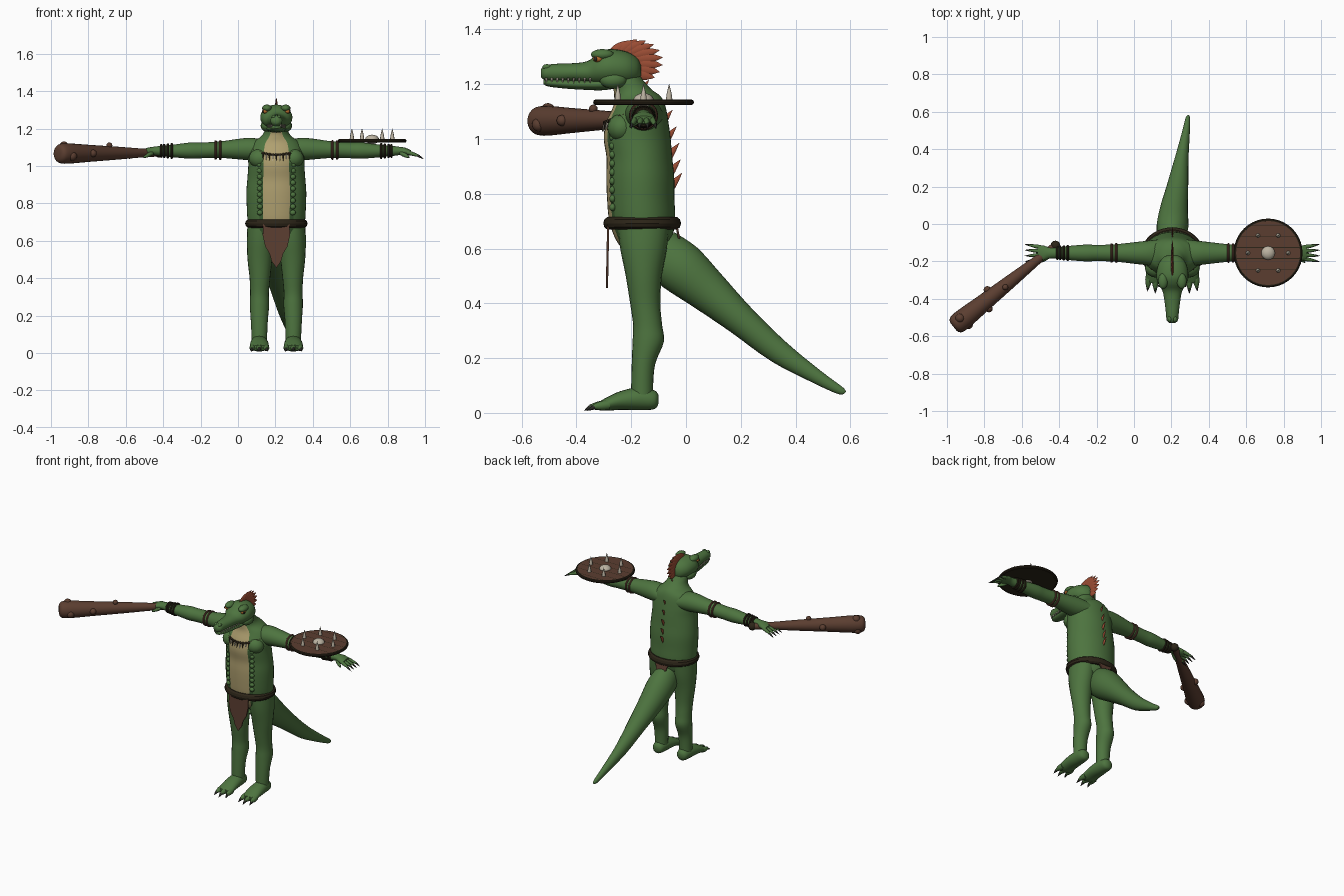
import bpy, bmesh, math
from mathutils import Vector

if "Cube" in bpy.data.objects:
    bpy.data.objects.remove(bpy.data.objects["Cube"])

CX = 0.205  # middle of the body
X, Y, Z = Vector((1, 0, 0)), Vector((0, 1, 0)), Vector((0, 0, 1))
SIDES = ((-1, "right"), (1, "left"))


def material(name, *rgb):
    m = bpy.data.materials.new(name)
    m.use_nodes = True
    m.diffuse_color = (*rgb, 1)
    m.node_tree.nodes["Principled BSDF"].inputs["Base Color"].default_value = (*rgb, 1)
    return m


GREEN = material("green skin", 0.075, 0.175, 0.05)
DEEP = material("deep green skin", 0.045, 0.11, 0.032)
BELLY = material("tan belly", 0.43, 0.35, 0.16)
LEATHER = material("brown leather and wood", 0.105, 0.048, 0.03)
DARK = material("dark leather", 0.025, 0.018, 0.009)
RED = material("red crest", 0.33, 0.075, 0.035)
BONE = material("bone", 0.5, 0.45, 0.36)
CLAW = material("black claw", 0.02, 0.02, 0.016)
EYE = material("amber eye", 0.5, 0.16, 0.03)


def finish(name, bm, *mats):
    bmesh.ops.recalc_face_normals(bm, faces=bm.faces)
    mesh = bpy.data.meshes.new(name)
    bm.to_mesh(mesh)
    bm.free()
    ob = bpy.data.objects.new(name, mesh)
    bpy.context.collection.objects.link(ob)
    for m in mats:
        mesh.materials.append(m)
    bpy.ops.object.select_all(action="DESELECT")
    ob.select_set(True)
    bpy.context.view_layer.objects.active = ob
    bpy.ops.object.shade_smooth_by_angle(angle=math.radians(45))
    return ob


def blend(a, b, c, d, t):
    return 0.5 * (2 * b + (c - a) * t + (2 * a - 5 * b + 4 * c - d) * t * t
                  + (3 * b - a - 3 * c + d) * t ** 3)


def loft(name, rows, u, v, mats, n=20, steps=4, paint=None):
    """Smooth skin through rows of (x, y, z, radius along u, radius along v)."""
    last = len(rows) - 1
    dense = []
    for k in range(last):
        near = [rows[min(max(k + o, 0), last)] for o in (-1, 0, 1, 2)]
        dense += [[blend(*c, s / steps) for c in zip(*near)] for s in range(steps)]
    dense.append(rows[-1])
    bm = bmesh.new()
    rings = []
    for x, y, z, a, b in dense:
        turn = [2 * math.pi * i / n for i in range(n)]
        rings.append([bm.verts.new(Vector((x, y, z)) + u * a * math.sin(t) + v * b * math.cos(t))
                      for t in turn])
    for p, q in zip(rings, rings[1:]):
        for i in range(n):
            f = bm.faces.new((p[i], p[(i + 1) % n], q[(i + 1) % n], q[i]))
            if paint:
                f.material_index = paint(i, f.calc_center_median())
    bm.faces.new(rings[0])
    bm.faces.new(rings[-1])
    return finish(name, bm, *mats)


def spike(name, base, tip, r, mat, flat=1.0, shape=(1, 0.8, 0.45, 0.04), n=8):
    """Tapered horn, leaf or finger; flat squashes its width."""
    base, tip = Vector(base), Vector(tip)
    d = (tip - base).normalized()
    u = X if abs(d.x) < 0.7 else Y
    v = d.cross(u).normalized()
    u = v.cross(d)
    rows = [(*base.lerp(tip, k / (len(shape) - 1)), r * s * flat, r * s) for k, s in enumerate(shape)]
    return loft(name, rows, u, v, [mat], n, 2)


def ball(name, at, size, mat):
    bm = bmesh.new()
    bmesh.ops.create_uvsphere(bm, u_segments=16, v_segments=10, radius=1)
    for p in bm.verts:
        p.co = Vector(at) + Vector([c * s for c, s in zip(p.co, size)])
    return finish(name, bm, mat)


def ring(name, at, major, minor, mat, axis=Z, scale=(1, 1, 1)):
    bpy.ops.mesh.primitive_torus_add(location=at, major_radius=major, minor_radius=minor,
                                     major_segments=40, minor_segments=10)
    ob = bpy.context.object
    ob.name, ob.scale = name, scale
    ob.rotation_euler = axis.to_track_quat("Z", "Y").to_euler()
    ob.data.materials.append(mat)
    bpy.ops.object.shade_smooth_by_angle()


def flap(name, half, y, lean):
    """Hanging cloth from a half outline of (x, z)."""
    outline = half + [(-x, z) for x, z in reversed(half) if x]
    bm = bmesh.new()
    top = half[0][1]
    f = bm.faces.new([bm.verts.new((CX + x, y + lean * (top - z), z)) for x, z in outline])
    grown = bmesh.ops.extrude_face_region(bm, geom=[f])["geom"]
    bmesh.ops.translate(bm, vec=(0, 0.008, 0), verts=[g for g in grown if isinstance(g, bmesh.types.BMVert)])
    finish(name, bm, LEATHER)


# Torso and neck, with the belly painted on the front strips
torso = [(0.58, -0.155, 0.09, 0.06), (0.63, -0.155, 0.14, 0.1), (0.7, -0.16, 0.153, 0.12),
         (0.78, -0.165, 0.158, 0.123), (0.86, -0.167, 0.16, 0.124), (0.93, -0.17, 0.155, 0.12),
         (1.0, -0.178, 0.15, 0.122), (1.06, -0.178, 0.15, 0.114), (1.12, -0.17, 0.13, 0.095),
         (1.155, -0.177, 0.085, 0.085), (1.18, -0.195, 0.066, 0.07), (1.21, -0.215, 0.06, 0.062),
         (1.25, -0.23, 0.05, 0.05)]
loft("torso", [(CX, y, z, a, b) for z, y, a, b in torso], X, -Y, [GREEN, BELLY, DEEP], 40, 4,
     lambda i, c: 0 if c.z > 1.2 or c.z < 0.6 else 1 if i < 3 or i > 36
     else 2 if c.z < 1.02 and (i == 3 or i == 36) else 0)

# Tail
tail = [(-0.1, 0.59, 0.2, 0.07, 0.09), (-0.02, 0.53, 0.205, 0.085, 0.095), (0.08, 0.445, 0.213, 0.075, 0.078),
        (0.2, 0.34, 0.232, 0.058, 0.058), (0.34, 0.222, 0.253, 0.038, 0.044),
        (0.48, 0.13, 0.276, 0.022, 0.026), (0.56, 0.083, 0.287, 0.013, 0.016), (0.58, 0.073, 0.29, 0.005, 0.006)]
loft("tail", [(x, y, z, a, b) for y, z, x, a, b in tail], X, Vector((0, 0.64, 0.77)), [GREEN], 24)

leg = [(0.69, 0.08, -0.155, 0.074, 0.095), (0.6, 0.085, -0.155, 0.073, 0.085), (0.5, 0.088, -0.154, 0.066, 0.066),
       (0.4, 0.088, -0.149, 0.055, 0.055), (0.32, 0.09, -0.14, 0.05, 0.053), (0.26, 0.09, -0.138, 0.052, 0.057),
       (0.18, 0.091, -0.155, 0.046, 0.043), (0.1, 0.091, -0.16, 0.042, 0.04), (0.04, 0.091, -0.16, 0.04, 0.04)]
foot = [(-0.1, 0.05, 0.012, 0.014), (-0.115, 0.048, 0.035, 0.034), (-0.17, 0.052, 0.045, 0.042),
        (-0.24, 0.045, 0.05, 0.034), (-0.29, 0.032, 0.05, 0.024), (-0.315, 0.028, 0.04, 0.014)]
arm = [(0.05, 1.085, 0.075, 0.05), (0.13, 1.09, 0.066, 0.06), (0.2, 1.09, 0.058, 0.055),
       (0.3, 1.087, 0.047, 0.044), (0.4, 1.083, 0.043, 0.042), (0.46, 1.082, 0.045, 0.043),
       (0.55, 1.08, 0.038, 0.034), (0.62, 1.08, 0.03, 0.027), (0.66, 1.08, 0.03, 0.022),
       (0.69, 1.077, 0.04, 0.02), (0.72, 1.07, 0.036, 0.014)]

for s, side in SIDES:
    # Legs, feet and toes
    loft(side + "_leg", [(CX + s * x, y, z, a, b) for z, x, y, a, b in leg], X, Y, [GREEN])
    loft(side + "_foot", [(CX + s * 0.091, y, z, a, b) for y, z, a, b in foot], X, Z, [GREEN])
    for k in (-1, 0, 1):
        x = CX + s * 0.091 + k * 0.034
        out = 0.012 * (1 - abs(k))
        spike(side + "_toe", (x, -0.28, 0.03), (x + k * 0.006, -0.34 - out, 0.022), 0.018, GREEN,
              shape=(1, 1, 0.8, 0.4))
        spike(side + "_toe_claw", (x + k * 0.005, -0.33 - out, 0.024), (x + k * 0.009, -0.36 - out, 0.008), 0.01, CLAW)

    # Arms, hands and bands
    loft(side + "_arm", [(CX + s * x, -0.155, z, a, b) for x, z, a, b in arm], Y, Z, [GREEN], 24)
    for k in range(4):
        y = -0.155 + (k - 1.5) * 0.02
        spread = (k - 1.5) * 0.008
        spike(side + "_finger", (CX + s * 0.7, y, 1.073), (CX + s * 0.765, y + spread, 1.053), 0.011, GREEN,
              shape=(1, 1, 0.8, 0.5))
        spike(side + "_finger_claw", (CX + s * 0.755, y + spread, 1.056),
              (CX + s * 0.79, y + spread * 1.3, 1.036), 0.007, CLAW)
    spike(side + "_thumb", (CX + s * 0.665, -0.175, 1.07), (CX + s * 0.71, -0.205, 1.045), 0.012, GREEN,
          shape=(1, 1, 0.8, 0.3))
    for x, r, m in ((0.3, 0.046, LEATHER), (0.325, 0.045, LEATHER), (0.56, 0.036, DARK),
                    (0.58, 0.034, DARK), (0.6, 0.031, DARK), (0.615, 0.03, DARK)):
        ring(side + "_arm_band", (CX + s * x, -0.155, 1.085 if x < 0.4 else 1.08), r, 0.007, m, X)

    # Scale bumps beside the belly
    for k in range(9):
        ball(side + "_belly_scale", (CX + s * 0.088, -0.268, 0.75 + k * 0.032), (0.016, 0.012, 0.014), GREEN)
    # Chest muscle
    ball(side + "_chest", (CX + s * 0.085, -0.235, 1.04), (0.062, 0.052, 0.052), GREEN)

    # Face
    ball(side + "_brow", (CX + s * 0.05, -0.305, 1.308), (0.026, 0.042, 0.02), GREEN)
    ball(side + "_eye", (CX + s * 0.06, -0.322, 1.292), (0.015, 0.018, 0.012), EYE)
    ball(side + "_pupil", (CX + s * 0.071, -0.33, 1.292), (0.006, 0.006, 0.008), CLAW)
    ball(side + "_nostril", (CX + s * 0.014, -0.508, 1.262), (0.011, 0.016, 0.011), GREEN)
    ball(side + "_jowl", (CX + s * 0.05, -0.265, 1.215), (0.034, 0.05, 0.032), GREEN)
    for k in range(9):
        t = k / 8
        x = CX + s * (0.024 + 0.021 * t)
        spike(side + "_tooth", (x, -0.51 + 0.16 * t, 1.222), (x, -0.51 + 0.16 * t, 1.203), 0.005, BONE, n=6)

# Head, upper snout and lower jaw
head = [(-0.165, 1.25, 0.02, 0.02), (-0.18, 1.252, 0.05, 0.045), (-0.22, 1.257, 0.077, 0.063),
        (-0.28, 1.26, 0.086, 0.068), (-0.32, 1.255, 0.075, 0.058), (-0.36, 1.244, 0.052, 0.04),
        (-0.42, 1.243, 0.041, 0.033), (-0.48, 1.242, 0.034, 0.032), (-0.515, 1.241, 0.03, 0.027),
        (-0.53, 1.24, 0.014, 0.014)]
jaw = [(-0.22, 1.21, 0.04, 0.02), (-0.3, 1.2, 0.052, 0.022), (-0.36, 1.198, 0.044, 0.019),
       (-0.43, 1.2, 0.036, 0.017), (-0.5, 1.205, 0.027, 0.014), (-0.52, 1.207, 0.012, 0.007)]
for name, rows in (("head", head), ("lower_jaw", jaw)):
    loft(name, [(CX, y, z, a, b) for y, z, a, b in rows], X, Z, [GREEN], 24)

# Red crest fanning over the skull, and spikes down the spine
for k in range(9):
    t = k / 8
    a = math.radians(118 - 128 * t)
    b = math.radians(78 - 95 * t)
    reach = 0.125 + 0.035 * math.sin(math.pi * t)
    root = (CX, -0.245 + 0.06 * math.cos(a), 1.255 + 0.058 * math.sin(a))
    tip = (CX, -0.235 + reach * math.cos(b), 1.255 + reach * 0.85 * math.sin(b))
    spike("crest_feather", root, tip, 0.021, RED, 0.3, (0.8, 1, 0.75, 0.05))
for y, z in ((-0.17, 1.17), (-0.085, 1.06), (-0.07, 1.0), (-0.06, 0.94), (-0.055, 0.88), (-0.05, 0.83)):
    spike("spine_spike", (CX, y - 0.01, z - 0.01), (CX, y + 0.035, z + 0.045), 0.017, RED, 0.4)

# Belt and loincloth
ring("belt", (CX, -0.16, 0.692), 0.143, 0.024, DARK, scale=(1, 0.85, 1))
flap("front_loincloth", [(0.07, 0.69), (0.073, 0.63), (0.06, 0.57), (0.036, 0.53), (0.025, 0.49), (0, 0.455)], -0.288, -0.02)
flap("back_loincloth", [(0.05, 0.69), (0.035, 0.64), (0, 0.6)], -0.04, 0.2)

# Necklace with fangs
for k in range(17):
    a = math.radians(-72 + 9 * k)
    at = (CX + 0.12 * math.sin(a), -0.195 - 0.1 * math.cos(a), 1.1 - 0.04 * math.cos(a))
    ball("necklace_bead", at, (0.01, 0.008, 0.007), DARK)
    if 3 < k < 13:
        spike("necklace_fang", at, (at[0], at[1] - 0.012, at[2] - 0.035), 0.006, BONE if k % 2 else DARK, n=6)

# Club with knobs
grip, end = Vector((-0.42, -0.115, 1.07)), Vector((-0.965, -0.55, 1.066))
d = (end - grip).normalized()
across = d.cross(Z).normalized()
club = [(0, 0.02), (0.15, 0.023), (0.4, 0.034), (0.7, 0.046), (0.88, 0.054), (0.96, 0.053), (0.99, 0.042), (1, 0.025)]
loft("club", [(*grip.lerp(end, t), r, r) for t, r in club], Z, across, [LEATHER], 20)
ball("club_pommel", grip, (0.026, 0.026, 0.026), DARK)
for t, a, r in ((0.92, 70, 0.025), (0.9, 200, 0.025), (0.93, 320, 0.024), (0.62, 0, 0.02), (0.7, 180, 0.02), (0.5, 100, 0.016)):
    a = math.radians(a)
    ball("club_knob", grip.lerp(end, t) + (across * math.cos(a) + Z * math.sin(a)) * 0.042, (r, r, r), LEATHER)

# Shield: dark backing, rim, planked top, boss and spikes
hub = Vector((0.717, -0.155, 1.134))
loft("shield_backing", [(*(hub + Z * h), 0.175, 0.175) for h in (-0.009, 0.006)], X, Y, [DARK], 48, 1)
ring("shield_rim", hub, 0.174, 0.01, DARK)
bm = bmesh.new()
bmesh.ops.create_circle(bm, cap_ends=True, segments=48, radius=0.174)
bmesh.ops.translate(bm, vec=hub + Z * 0.0095, verts=bm.verts)
for k in range(-2, 3):
    for gap in (-0.002, 0.002):
        bmesh.ops.bisect_plane(bm, geom=bm.verts[:] + bm.edges[:] + bm.faces[:],
                               plane_co=hub + Y * (k * 0.058 + 0.029 + gap), plane_no=Y)
for f in bm.faces:
    ys = [p.co.y for p in f.verts]
    f.material_index = int(max(ys) - min(ys) < 0.005)
finish("shield_planks", bm, LEATHER, DARK)
ball("shield_boss", hub + Z * 0.008, (0.037, 0.037, 0.025), BONE)
for k in range(6):
    a = k * math.pi / 3
    foot_at = hub + Vector((0.108 * math.cos(a), 0.108 * math.sin(a), 0.008))
    spike("shield_spike", foot_at, foot_at + Z * 0.058, 0.012, BONE)
